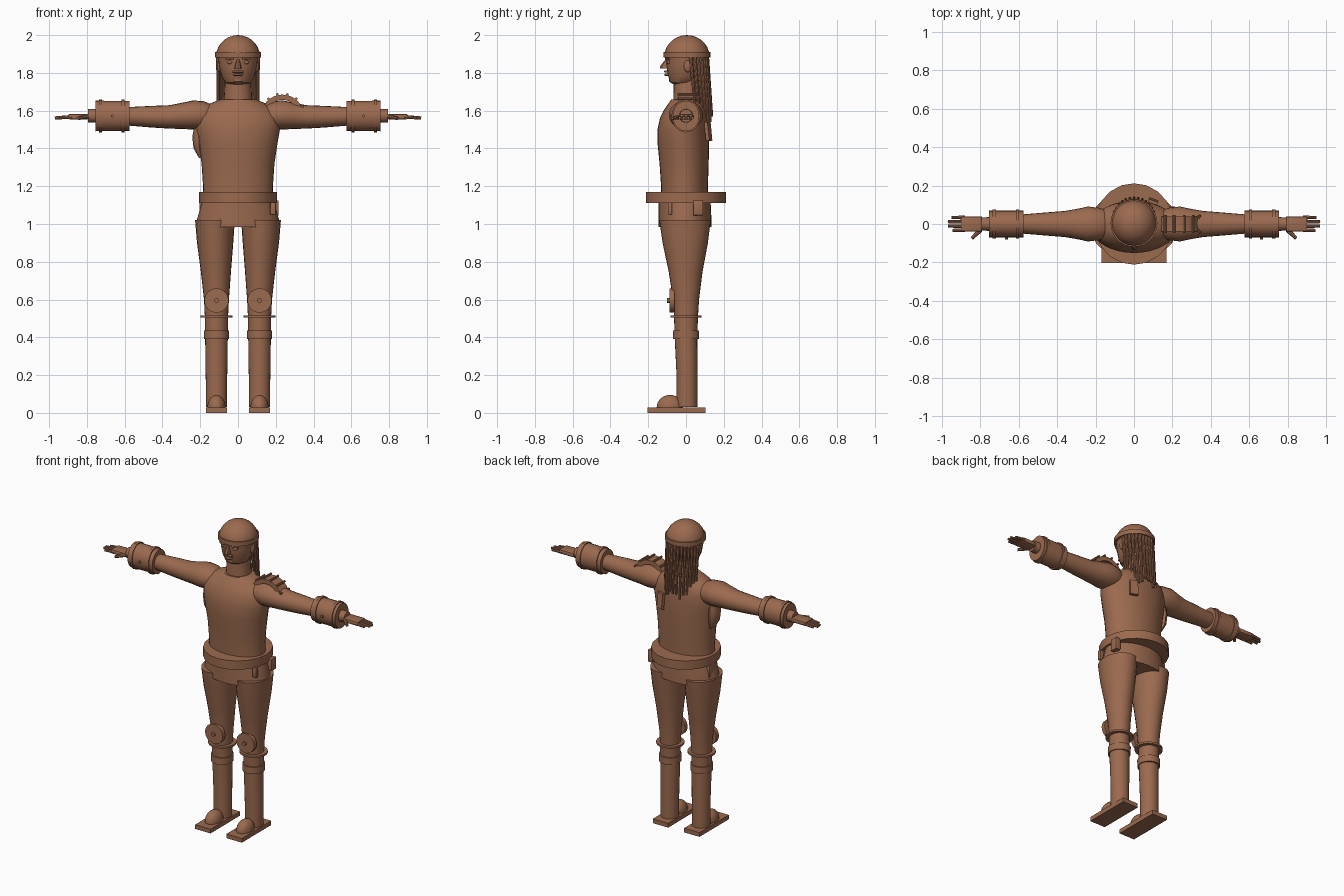
import bpy, bmesh, math, random
from mathutils import Vector, Matrix

if "Cube" in bpy.data.objects:
    bpy.data.objects.remove(bpy.data.objects["Cube"])

random.seed(4)
brown = bpy.data.materials.new("clay brown")
brown.diffuse_color = (0.33, 0.145, 0.078, 1)
brown.use_nodes = True
brown.node_tree.nodes["Principled BSDF"].inputs["Base Color"].default_value = brown.diffuse_color


def finish(name, bm, smooth=True):
    bmesh.ops.recalc_face_normals(bm, faces=bm.faces)
    me = bpy.data.meshes.new(name)
    bm.to_mesh(me)
    bm.free()
    me.materials.append(brown)
    ob = bpy.data.objects.new(name, me)
    bpy.context.collection.objects.link(ob)
    if smooth:
        bpy.ops.object.select_all(action='DESELECT')
        ob.select_set(True)
        bpy.context.view_layer.objects.active = ob
        bpy.ops.object.shade_smooth_by_angle(angle=math.radians(35))
    return ob


def loft(name, rings, axis='z', sides=24):
    """Rings of (position, centre a, centre b, radius a, radius b) along an axis."""
    bm = bmesh.new()
    loops = []
    for p, ca, cb, ra, rb in rings:
        loop = []
        for i in range(sides):
            t = math.tau * i / sides
            a, b = ca + ra * math.cos(t), cb + rb * math.sin(t)
            loop.append(bm.verts.new((a, b, p) if axis == 'z' else (p, a, b)))
        loops.append(loop)
    for l0, l1 in zip(loops, loops[1:]):
        for i in range(sides):
            j = (i + 1) % sides
            bm.faces.new((l0[i], l0[j], l1[j], l1[i]))
    bm.faces.new(loops[0])
    bm.faces.new(loops[-1])
    return finish(name, bm)


def rod(name, a, b, r1, r2=None, sides=8):
    a, b = Vector(a), Vector(b)
    d = b - a
    m = Matrix.Translation((a + b) / 2) @ d.to_track_quat('Z', 'Y').to_matrix().to_4x4()
    bm = bmesh.new()
    bmesh.ops.create_cone(bm, cap_ends=True, segments=sides, radius1=r1,
                          radius2=r1 if r2 is None else r2, depth=d.length, matrix=m)
    return finish(name, bm)


def box(name, c, size, rot=(0, 0, 0), bevel=0.0):
    bm = bmesh.new()
    bmesh.ops.create_cube(bm, size=1, matrix=Matrix.Diagonal((*size, 1)))
    if bevel:
        bmesh.ops.bevel(bm, geom=bm.edges[:], offset=bevel, segments=2, affect='EDGES', profile=0.5)
    ob = finish(name, bm, bevel > 0)
    ob.location, ob.rotation_euler = c, rot
    return ob


def ball(name, c, r, cut=None):
    bm = bmesh.new()
    bmesh.ops.create_uvsphere(bm, u_segments=24, v_segments=14, radius=1,
                              matrix=Matrix.Translation(c) @ Matrix.Diagonal((*r, 1)))
    if cut is not None:
        g = bm.verts[:] + bm.edges[:] + bm.faces[:]
        res = bmesh.ops.bisect_plane(bm, geom=g, plane_co=(0, 0, cut), plane_no=(0, 0, 1), clear_inner=True)
        edges = [e for e in res['geom_cut'] if isinstance(e, bmesh.types.BMEdge)]
        bmesh.ops.contextual_create(bm, geom=edges)
    return finish(name, bm)


# Head, cap and face
loft("head", [(1.735, 0, -.01, .045, .05), (1.75, 0, -.012, .07, .07), (1.79, 0, -.005, .09, .092),
              (1.84, 0, 0, .102, .104), (1.90, 0, 0, .108, .108)])
ball("cap", (0, .005, 1.885), (.117, .12, .115), 1.885)
loft("cap_band", [(1.882, 0, .005, .122, .124), (1.91, 0, .005, .122, .124)], sides=32)
loft("nose", [(1.822, 0, -.105, .018, .032), (1.835, 0, -.105, .017, .032), (1.87, 0, -.098, .009, .012)], sides=8)
loft("mouth", [(1.783, 0, -.088, .022, .022), (1.79, 0, -.09, .027, .027), (1.797, 0, -.088, .022, .022)], sides=12)
box("moustache", (0, -.103, 1.808), (.06, .025, .01), bevel=.003)
loft("chin", [(1.745, 0, -.062, .022, .015), (1.755, 0, -.067, .03, .022), (1.77, 0, -.067, .025, .022)], sides=12)
for s in (-1, 1):
    ball("eye", (s * .042, -.09, 1.856), (.016, .012, .01))
    box("eyebrow", (s * .045, -.097, 1.874), (.045, .014, .009), (0, s * .1, s * .4))
    ball("ear", (s * .1, .01, 1.835), (.012, .022, .032))

# Hanging hair locks around the back of the head
for i in range(15):
    t = math.radians(8 + 164 * i / 14)
    back = math.sin(t)
    x, y = .107 * math.cos(t), .01 + .102 * back
    end = 1.64 - .09 * back + random.uniform(-.03, .03)
    rod("hair_lock", (x, y, 1.89), (x * 1.0, y + .025, end), .010, .007)

# Neck and torso
loft("neck", [(1.62, 0, .01, .08, .08), (1.68, 0, .008, .074, .074), (1.76, 0, .005, .068, .07)])
loft("torso", [(1.10, 0, -.008, .188, .122), (1.20, 0, -.008, .185, .124), (1.32, 0, -.01, .193, .130),
               (1.42, 0, -.014, .208, .136), (1.50, 0, -.015, .222, .136), (1.56, 0, -.010, .226, .128),
               (1.60, 0, -.004, .205, .115), (1.635, 0, .002, .155, .097), (1.66, 0, .005, .095, .083)], sides=32)
box("back_plate", (.10, .118, 1.49), (.05, .018, .10), (.1, 0, -.35))
loft("side_pouch", [(1.35, -.195, 0, .012, .03), (1.40, -.205, 0, .03, .045),
                    (1.46, -.208, 0, .034, .05), (1.55, -.205, 0, .02, .035)], sides=12)

# Belt, hips and pouches
loft("belt", [(1.112, 0, 0, .206, .212), (1.17, 0, 0, .206, .212)], sides=20)
loft("hips", [(.985, 0, -.005, .220, .140), (1.02, 0, -.005, .218, .140), (1.12, 0, -.008, .190, .138)], sides=32)
box("large_pouch", (.198, .065, 1.085), (.035, .052, .08), bevel=.005)
box("small_pouch", (.185, -.085, 1.082), (.03, .022, .065), bevel=.003)
box("left_pouch", (-.192, .02, 1.07), (.025, .05, .085), bevel=.004)

for s in (-1, 1):
    # Legs
    cx = s * .114
    loft("leg", [(.03, cx, .005, .055, .055), (.20, cx, .005, .057, .055), (.40, cx, 0, .060, .060),
                 (.50, cx, 0, .061, .063), (.60, cx, 0, .066, .069), (.75, s * .117, -.002, .080, .090),
                 (.90, s * .121, -.004, .096, .120), (1.02, s * .122, -.005, .105, .136)])
    loft("boot_cuff", [(.39, cx, 0, .066, .070), (.435, cx, 0, .067, .070)])
    loft("shin_ring", [(.504, cx, 0, .085, .083), (.516, cx, 0, .085, .083)])
    rod("knee_disc", (cx, -.060, .595), (cx, -.088, .595), .064, sides=28)
    rod("knee_stud", (cx, -.087, .595), (cx, -.101, .595), .012, sides=12)
    box("sole", (cx, -.05, .014), (.112, .305, .028))
    ball("toe", (cx, -.085, .03), (.048, .07, .065), .028)

    # Arms
    def limb(name, pts, sides=20):
        return loft(name, [(s * x, 0, z, ry, rz) for x, z, ry, rz in pts], 'x', sides)
    limb("arm", [(.14, 1.572, .07, .06), (.18, 1.576, .084, .074), (.24, 1.577, .091, .077),
                 (.29, 1.573, .080, .070), (.36, 1.567, .068, .062), (.46, 1.568, .060, .057),
                 (.58, 1.57, .050, .049)])
    limb("bracer", [(.575, 1.572, .070, .079), (.755, 1.572, .070, .081)], 24)
    for x in (.608, .728):
        limb("bracer_ring", [(x - .008, 1.572, .076, .087), (x + .008, 1.572, .076, .087)], 24)
    rod("bracer_stud", (s * .665, -.065, 1.572), (s * .665, -.082, 1.572), .008)

    # Hands
    limb("wrist", [(.75, 1.573, .036, .036), (.795, 1.573, .034, .035)], 16)
    box("palm", (s * .845, 0, 1.568), (.11, .08, .028), bevel=.008)
    for y, tip in ((-.033, .945), (-.011, .968), (.012, .970), (.034, .950)):
        rod("finger", (s * .88, y, 1.567), (s * tip, y, 1.562), .010, .008)
    rod("thumb", (s * .80, -.032, 1.567), (s * .845, -.074, 1.560), .012, .009)

# Shoulder guard: arched plate with cross bars
bm = bmesh.new()
rows = []
for i in range(13):
    t = math.radians(20 + 140 * i / 12)
    rows.append([bm.verts.new((.235 + r * math.cos(t), y, 1.572 + r * math.sin(t)))
                 for r, y in ((.085, -.04), (.113, -.04), (.113, .04), (.085, .04))])
for a, b in zip(rows, rows[1:]):
    for k in range(4):
        bm.faces.new((a[k], a[(k + 1) % 4], b[(k + 1) % 4], b[k]))
bm.faces.new(rows[0])
bm.faces.new(rows[-1])
finish("shoulder_guard", bm)
for i in range(6):
    t = math.radians(25 + 130 * i / 5)
    x, z = .235 + .117 * math.cos(t), 1.572 + .117 * math.sin(t)
    rod("guard_bar", (x, -.046, z), (x, .046, z), .007)
